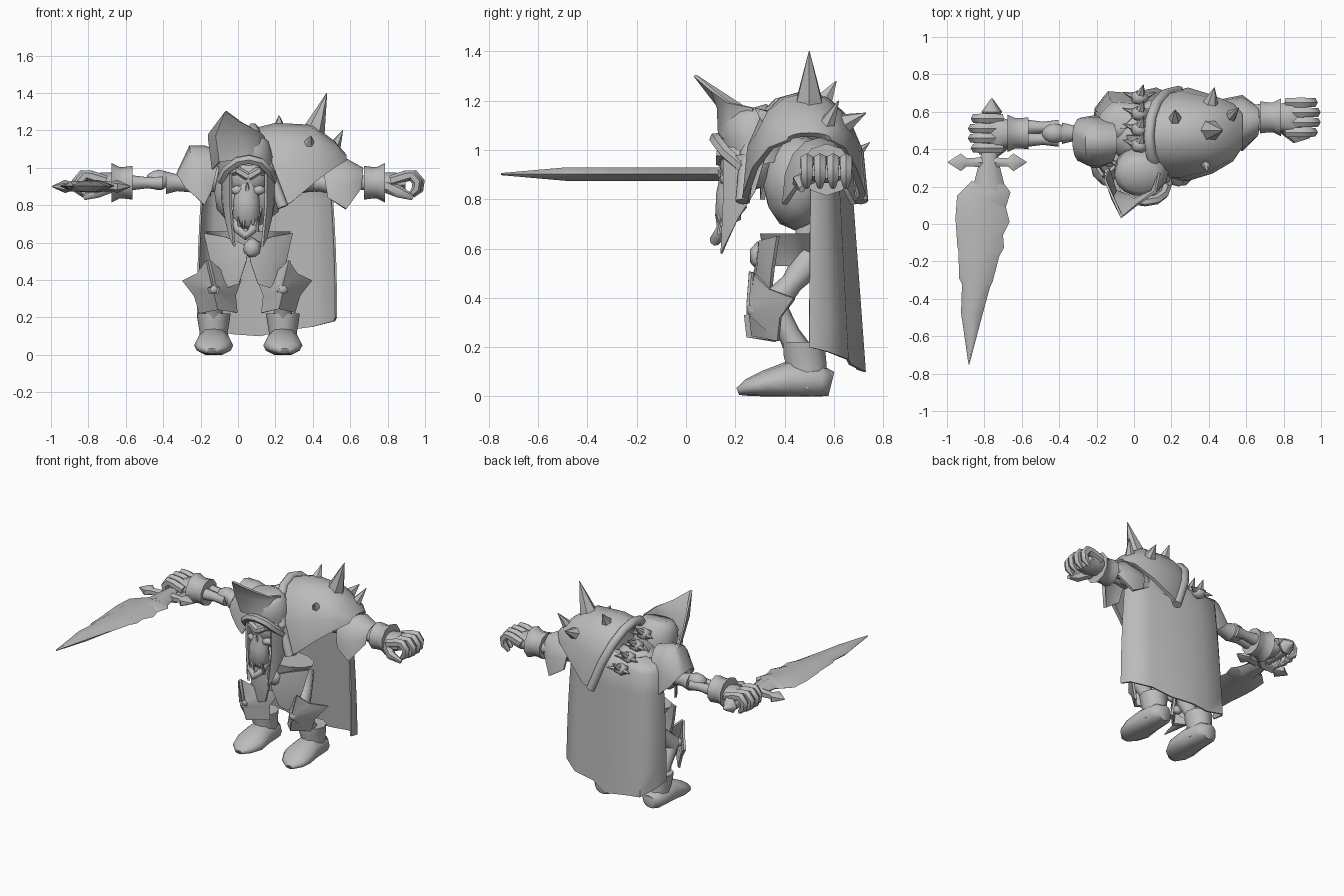
import bpy, bmesh, math
from mathutils import Vector

default_cube = bpy.data.objects.get("Cube")
if default_cube:
    bpy.data.objects.remove(default_cube, do_unlink=True)

GREY = (.5, .5, .5, 1)
grey = bpy.data.materials.new("plain grey")
grey.use_nodes = True
grey.diffuse_color = GREY
grey.node_tree.nodes["Principled BSDF"].inputs["Base Color"].default_value = GREY

MIDDLE = .055          # x of the body's centre line
SIDES = (("right", -1), ("left", 1))
parts = []


def finish(name, bm):
    """Turn a bmesh into a named, coloured object."""
    bmesh.ops.recalc_face_normals(bm, faces=bm.faces[:])
    mesh = bpy.data.meshes.new(name)
    bm.to_mesh(mesh)
    bm.free()
    mesh.materials.append(grey)
    obj = bpy.data.objects.new(name, mesh)
    bpy.context.collection.objects.link(obj)
    parts.append(obj)
    return obj


def tube(name, points, radii, sides=10):
    """Sweep an ellipse along a path; each radius is a number or a pair."""
    bm = bmesh.new()
    points = [Vector(p) for p in points]
    if not isinstance(radii, (list, tuple)):
        radii = [radii] * len(points)
    heading = Vector((0, 0, 1))
    turn = heading.rotation_difference(heading)
    rings = []
    for i, (point, radius) in enumerate(zip(points, radii)):
        tangent = (points[min(i + 1, len(points) - 1)] - points[max(i - 1, 0)]).normalized()
        turn = heading.rotation_difference(tangent) @ turn
        heading = tangent
        a, b = radius if isinstance(radius, tuple) else (radius, radius)
        ring = []
        for k in range(sides):
            angle = math.tau * k / sides
            spot = point + turn @ Vector((a * math.cos(angle), b * math.sin(angle), 0))
            spot.z = max(spot.z, 0)
            ring.append(bm.verts.new(spot))
        rings.append(ring)
    for low, high in zip(rings, rings[1:]):
        for k in range(sides):
            n = (k + 1) % sides
            bm.faces.new((low[k], low[n], high[n], high[k]))
    bm.faces.new(rings[0])
    bm.faces.new(rings[-1])
    return finish(name, bm)


def sheet(name, rows, thickness=.015):
    """Skin a grid of points and give it thickness."""
    bm = bmesh.new()
    grid = [[bm.verts.new(p) for p in row] for row in rows]
    for low, high in zip(grid, grid[1:]):
        for k in range(len(low) - 1):
            bm.faces.new((low[k], low[k + 1], high[k + 1], high[k]))
    bmesh.ops.recalc_face_normals(bm, faces=bm.faces[:])
    bmesh.ops.solidify(bm, geom=bm.faces[:], thickness=thickness)
    return finish(name, bm)


def blob(name, centre, size, detail=2):
    bm = bmesh.new()
    bmesh.ops.create_icosphere(bm, subdivisions=detail, radius=1)
    bmesh.ops.scale(bm, vec=size, verts=bm.verts[:])
    bmesh.ops.translate(bm, vec=centre, verts=bm.verts[:])
    return finish(name, bm)


def spike(name, base, tip, radius, sides=6):
    return tube(name, [base, tip], [radius, .002], sides)


def arch(x_top, x_low, y, half, z_low, z_top, steps=8):
    """Arch of points from the front foot over the top to the back foot."""
    row = []
    for k in range(steps + 1):
        angle = math.pi * k / steps
        lift = math.sin(angle) ** .8
        row.append((x_low + (x_top - x_low) * lift, y - half * math.cos(angle),
                    z_low + (z_top - z_low) * lift))
    return row


# Torso, neck and spine
blob("ribcage", (MIDDLE, .45, .87), (.19, .14, .2))
tube("waist_spine", [(MIDDLE, .48, .55), (MIDDLE, .5, .75)], .05)
tube("neck", [(.04, .48, 1), (.04, .3, .98)], [.09, .07])
tube("shoulder_bones", [(-.2, .5, .94), (.4, .55, .94)], .07)
for i in range(4):
    y, z = .42 + .085 * i, 1.12 - .05 * i
    blob("vertebra", (.03, y, z), (.055, .045, .045), 1)
    spike("vertebra_spine", (.03, y, z), (.05, y + .07, z + .06), .035)
    for name, side in SIDES:
        spike(name + "_vertebra_prong", (.03, y, z), (.03 + side * .09, y + .03, z), .03)

# Skull face and jaw
blob("skull", (MIDDLE, .25, .95), (.12, .12, .12))
tube("snout", [(.045, .19, .7), (.045, .17, .74), (.045, .17, .82), (.05, .19, .91)],
     [(.05, .04), (.075, .055), (.07, .05), (.06, .05)])
spike("nose", (.05, .16, .85), (.05, .13, .92), .03)
tube("lower_jaw", [(-.02, .23, .78), (.0, .14, .67), (.04, .12, .635), (.08, .14, .67), (.11, .23, .78)], .024, 8)
for name, side in SIDES:
    x = MIDDLE + side * .055
    tube(name + "_brow", [(MIDDLE, .14, .95), (x, .14, .985), (x + side * .03, .2, .97)], .022, 6)
    blob(name + "_cheekbone", (x, .17, .88), (.045, .035, .03), 1)
    spike(name + "_fang", (x - side * .01, .14, .66), (x, .12, .74), .014)
    spike(name + "_tooth", (x - side * .03, .14, .73), (x - side * .03, .13, .67), .014)

# Helmet with flared crest and pointed cheek guards
tube("helmet", [(.04, .3, .94), (.04, .28, 1.05), (.03, .26, 1.13), (.03, .25, 1.165)],
     [(.145, .12), (.145, .135), (.135, .115), (.1, .08)], 14)
tube("helmet_brim", [(-.09, .23, .93), (-.06, .16, .99), (0, .13, 1.035), (.06, .12, 1.045),
     (.12, .13, 1.03), (.16, .16, .99), (.185, .23, .93)], .026, 6)
sheet("helmet_crest", [
    [(-.14, .29, .99), (-.1, .17, 1.03), (.03, .13, 1.05), (.13, .18, 1.05), (.17, .28, 1.03)],
    [(-.16, .24, 1.15), (-.12, .13, 1.17), (0, .125, 1.17), (.1, .17, 1.16), (.15, .27, 1.14)],
    [(-.16, .23, 1.18), (-.07, .03, 1.3), (.02, .1, 1.24), (.12, .17, 1.19), (.14, .27, 1.17)]], .012)
for name, side in SIDES:
    inner, outer = MIDDLE + side * .1, MIDDLE + side * .145
    sheet(name + "_cheek_guard", [
        [(inner, .15, .97), (outer, .22, .98), (outer, .33, 1)],
        [(inner, .15, .8), (outer - side * .01, .2, .8), (outer, .28, .83)],
        [(inner - side * .02, .14, .58), (inner, .16, .62), (outer - side * .02, .21, .72)]])

# Great left pauldron with raised collar and spikes
collar = arch(.08, .24, .47, .24, .79, 1.21)
sheet("great_pauldron", [
    collar, arch(.2, .29, .48, .25, .82, 1.24), arch(.4, .42, .48, .21, .93, 1.23),
    arch(.52, .53, .49, .155, 1.01, 1.14), arch(.58, .58, .5, .09, 1.04, 1.07)], .025)
tube("pauldron_collar", collar, [.03, .03, .03, .03, .03, .03, .03, .03, .03], 8)
for base, tip, radius in (
        ((.4, .5, 1.18), (.475, .5, 1.4), .065), ((.22, .56, 1.2), (.22, .61, 1.28), .04),
        ((.4, .61, 1.09), (.43, .73, 1.15), .06), ((.37, .38, 1.09), (.39, .28, 1.17), .065),
        ((.5, .56, 1.08), (.56, .62, 1.2), .045)):
    spike("pauldron_spike", base, tip, radius)

# Small shoulder caps
sheet("left_shoulder_cap", [
    arch(.45, .48, .54, .13, .84, 1.02), arch(.58, .58, .54, .15, .78, 1.05),
    arch(.67, .66, .55, .08, .89, 1)], .02)
sheet("right_shoulder_cap", [
    arch(-.09, -.14, .44, .12, .88, 1.09), arch(-.18, -.18, .44, .14, .8, 1.12),
    arch(-.26, -.22, .44, .14, .84, 1.12), arch(-.33, -.28, .45, .12, .89, .97)], .02)

# Arms, bracers and curled hands
for name, side in SIDES:
    y = .57 if side > 0 else .485

    def on_arm(u, dy=0, z=.92):
        return (MIDDLE + side * u, y + dy, z)

    tube(name + "_upper_arm", [on_arm(.2), on_arm(.32), on_arm(.38), on_arm(.44)], [.07, .05, .045, .06])
    blob(name + "_elbow", on_arm(.48, 0, .935), (.07, .055, .055))
    for dy in (-.032, .032):
        tube(name + "_forearm_bone", [on_arm(.46, dy), on_arm(.54, dy), on_arm(.64, dy)], [.04, .03, .042], 8)
    tube(name + "_bracer", [on_arm(.62), on_arm(.66), on_arm(.69), on_arm(.73)], [.09, .085, .085, .105])
    tube(name + "_palm", [on_arm(.68), on_arm(.74), on_arm(.79), on_arm(.84)],
         [(.05, .06), (.055, .08), (.055, .095), (.035, .09)])
    for finger in range(4):
        spread = finger - 1.5
        dy, reach = spread * .053, .935 - .015 * abs(spread)
        tube(name + "_finger", [on_arm(.76, dy, .93), on_arm(.84, dy, .955), on_arm(reach - .04, dy, .96),
             on_arm(reach - .01, dy, .925), on_arm(reach - .015, dy, .885), on_arm(reach - .05, dy, .85)],
             [.028, .03, .029, .027, .025, .012], 6)
    tube(name + "_thumb", [on_arm(.74, -.05, .9), on_arm(.81, -.11, .87), on_arm(.88, -.1, .84)],
         [.035, .032, .014], 6)

# Sword with notched blade, arrow-ended guard and pommel
cuts = [(.21, -.86, -.69), (.17, -.89, -.66), (.16, -.89, -.66), (.12, -.95, -.68), (.02, -.955, -.665),
        (-.05, -.95, -.7), (-.12, -.945, -.695), (-.16, -.94, -.72), (-.3, -.935, -.755), (-.33, -.92, -.77),
        (-.48, -.925, -.81), (-.75, -.885, -.88)]
tube("sword_blade", [((left + right) / 2, y, .902) for y, left, right in cuts],
     [((right - left) / 2, min(.032, right - left)) for y, left, right in cuts], 6)
tube("sword_grip", [(-.775, .6, .9), (-.775, .2, .9)], .035, 8)
tube("sword_guard_centre", [(-.775, .38, .9), (-.775, .18, .9)], [(.04, .04), (.09, .035)], 6)
tube("sword_pommel", [(-.76, .57, .9), (-.76, .6, .9), (-.76, .67, .9)], [.035, .055, .005], 6)
for side in (-1, 1):
    tube("sword_guard_arm", [(-.785 + side * u, .33, .9) for u in (0, .11, .14, .21)],
         [.032, .025, (.035, .055), .003], 6)

# Belt, buckle and tassets
tube("belt", [(MIDDLE, .42, .53), (MIDDLE, .42, .6), (MIDDLE, .42, .66)],
     [(.15, .1), (.18, .11), (.23, .12)], 12)
blob("belt_buckle", (.075, .29, .57), (.055, .035, .06), 1)
for name, side in SIDES:
    sheet(name + "_tasset", [[(MIDDLE + side * u, y, z) for u, y, z in row] for row in (
        ((0, .3, .58), (.12, .31, .63), (.23, .38, .65)),
        ((.01, .29, .5), (.12, .3, .5), (.2, .36, .52)),
        ((.05, .31, .38), (.11, .32, .36), (.17, .35, .43)))])

# Legs, star-shaped knee guards and boots
for name, side in SIDES:
    x = MIDDLE + side * .185
    tube(name + "_thigh", [(x, .35, .37), (x - side * .02, .43, .46), (x - side * .08, .5, .55)], [.06, .045, .07], 8)
    tube(name + "_shin", [(x, .47, .16), (x, .42, .25), (x, .35, .37)], [.06, .045, .055], 8)
    rim, hub = [], []
    for k in range(11):
        angle = math.tau * (k / 10 + .25)
        reach = .105 if k % 2 else .155
        dx, dz = reach * math.cos(angle), reach * math.sin(angle)
        rim.append((x + side * (dx + dz * .2), .265 + abs(dx) * 1.15, .35 + dz))
        hub.append((x + side * dx * .15, .255, .35 + dz * .15))
    sheet(name + "_knee_guard", [hub, rim])
    blob(name + "_knee_boss", (x, .275, .35), (.035, .03, .035), 1)
    tube(name + "_boot_shaft", [(x, .49, .03), (x, .49, .12), (x, .48, .18), (x, .48, .22)],
         [(.08, .09), (.075, .085), (.085, .09), (.09, .09)])
    tube(name + "_boot_foot", [(x, .59, .05), (x, .55, .06), (x, .42, .065), (x, .32, .05),
         (x + side * .01, .25, .035), (x + side * .01, .21, .02)],
         [(.05, .05), (.085, .065), (.09, .08), (.105, .055), (.08, .035), (.03, .015)], 12)

# Cape wrapped round the back and over the shoulders
hem = [(.53, .5, .2), (.52, .58, .18), (.4, .66, .15), (.25, .67, .13), (.12, .73, .1),
       (-.02, .7, .11), (-.14, .71, .13), (-.21, .62, .18), (-.22, .53, .2)]
cape_rows = []
for step in range(7):
    t = step / 6
    cape_rows.append([(.15 + (x - .15) * (1 - .08 * t ** 2), .52 + (y - .52) * (1 - .3 * t),
                       z + (.96 - z) * t) for x, y, z in hem])
for shrink, height in ((.8, 1), (.45, 1.02)):
    cape_rows.append([(.1 + (x - .1) * shrink, .5 + (y - .5) * shrink * .75, height) for x, y, z in hem])
sheet("cape", cape_rows, .01)

# Smooth the rounded surfaces while keeping hard edges
bpy.ops.object.select_all(action="DESELECT")
for part in parts:
    part.select_set(True)
bpy.context.view_layer.objects.active = parts[0]
bpy.ops.object.shade_smooth_by_angle(angle=math.radians(55))
